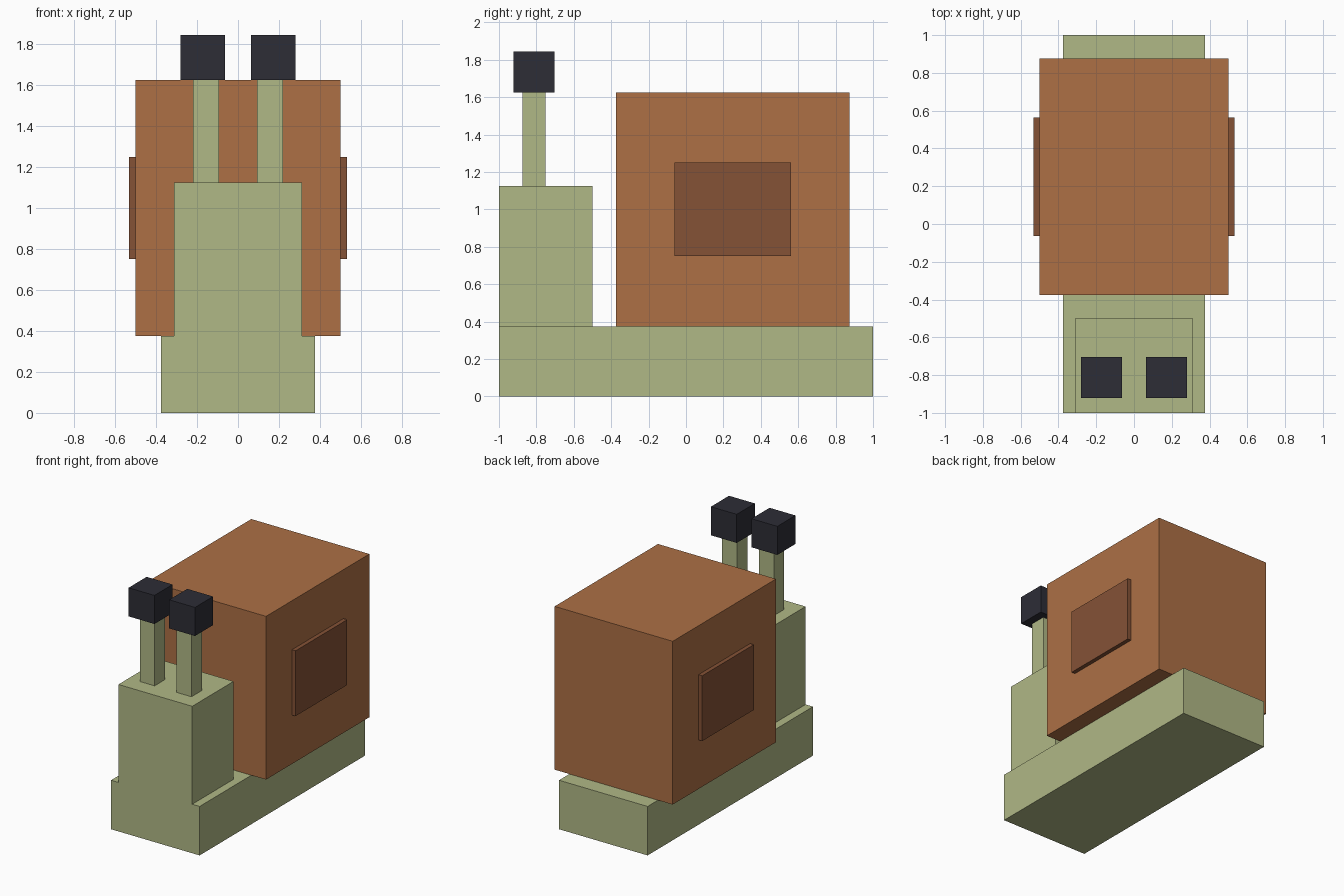
import bpy

# Clear the default cube
cube = bpy.data.objects.get("Cube")
if cube:
    bpy.data.objects.remove(cube, do_unlink=True)


def linear(c):
    c /= 255
    return c / 12.92 if c <= 0.04045 else ((c + 0.055) / 1.055) ** 2.4


def material(name, rgb):
    colour = (*[linear(c) for c in rgb], 1.0)
    mat = bpy.data.materials.new(name)
    mat.use_nodes = True
    mat.diffuse_color = colour
    bsdf = next(n for n in mat.node_tree.nodes if n.type == 'BSDF_PRINCIPLED')
    bsdf.inputs["Base Color"].default_value = colour
    return mat


green = material("pale_green", (176, 184, 134))
orange = material("shell_orange", (173, 112, 69))
brown = material("shell_brown", (133, 82, 54))
black = material("eye_black", (45, 45, 54))


def box(name, x, y, z, mat):
    """Box from (min, max) ranges on each axis."""
    ranges = (x, y, z)
    bpy.ops.mesh.primitive_cube_add(size=1, location=[(a + b) / 2 for a, b in ranges])
    obj = bpy.context.object
    obj.name = name
    obj.scale = [b - a for a, b in ranges]
    bpy.ops.object.transform_apply(location=False, rotation=False, scale=True)
    obj.data.materials.append(mat)
    return obj


def pair(name, x, y, z, mat):
    """Box on the left (+x) and its mirror on the right (-x)."""
    box("left_" + name, x, y, z, mat)
    box("right_" + name, (-x[1], -x[0]), y, z, mat)


# Body and raised neck
box("foot", (-0.375, 0.375), (-1, 1), (0, 0.375), green)
box("neck", (-0.3125, 0.3125), (-1, -0.5), (0.375, 1.125), green)

# Shell with a raised panel on each side
box("shell", (-0.5, 0.5), (-0.375, 0.875), (0.375, 1.625), orange)
pair("shell_panel", (0.5, 0.53125), (-0.0625, 0.5625), (0.75, 1.25), brown)

# Eye stalks and eyes
pair("eye_stalk", (0.09375, 0.21875), (-0.875, -0.75), (1.125, 1.625), green)
pair("eye", (0.0625, 0.28125), (-0.9219, -0.7031), (1.625, 1.8438), black)
